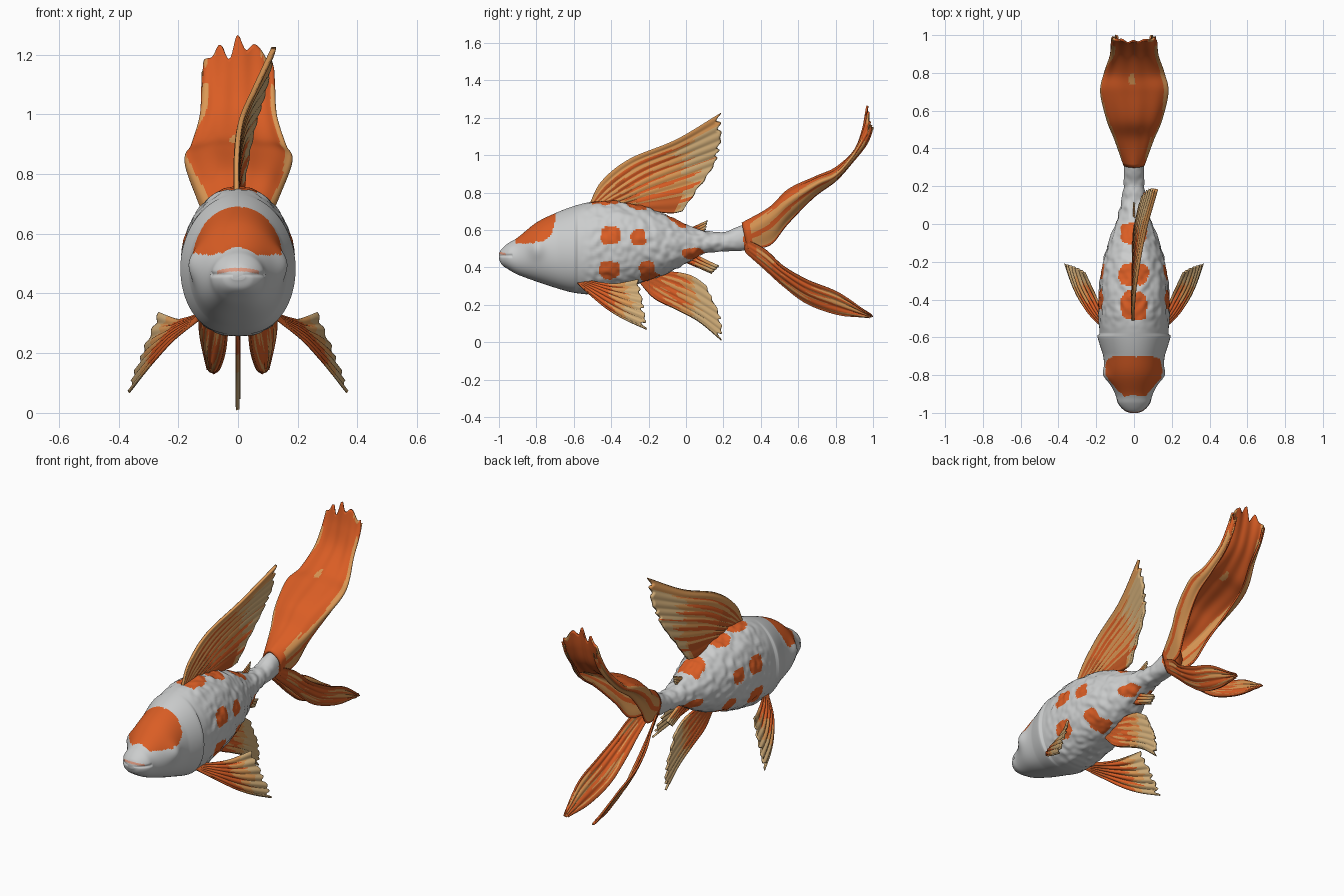
import bpy, bmesh, math
from mathutils import Vector, noise

if "Cube" in bpy.data.objects:
    bpy.data.objects.remove(bpy.data.objects["Cube"])


def material(name, rgb):
    m = bpy.data.materials.new(name)
    m.use_nodes = True
    m.diffuse_color = (*rgb, 1)
    b = m.node_tree.nodes["Principled BSDF"]
    b.inputs["Base Color"].default_value = (*rgb, 1)
    b.inputs["Roughness"].default_value = 0.7
    return m


WHITE = material("pearl white", (0.60, 0.61, 0.61))
ORANGE = material("bright orange", (0.70, 0.11, 0.018))
RUST = material("deep orange", (0.55, 0.10, 0.018))
TAN = material("golden tan", (0.70, 0.31, 0.09))
PALE = material("pale straw", (0.64, 0.42, 0.19))
PINK = material("lip pink", (0.72, 0.32, 0.22))
FIN_MATS = [TAN, ORANGE, RUST, PALE]
T, O, R, P = range(4)


def spline(pts, t):
    """Catmull-Rom through tuples of any length, t from 0 to 1."""
    n = len(pts) - 1
    s = t * n
    i = max(0, min(int(s), n - 1))
    f = s - i
    b, c = pts[i], pts[i + 1]
    a = pts[i - 1] if i else [2 * p - q for p, q in zip(b, c)]
    d = pts[i + 2] if i + 2 <= n else [2 * q - p for p, q in zip(b, c)]
    return [q + 0.5 * f * (r - p + f * (2 * p - 5 * q + 4 * r - w + f * (3 * (q - r) + w - p)))
            for p, q, r, w in zip(a, b, c, d)]


def finish(name, bm, mats, thick=0):
    bmesh.ops.recalc_face_normals(bm, faces=bm.faces)
    for f in bm.faces:
        f.smooth = True
    me = bpy.data.meshes.new(name)
    bm.to_mesh(me)
    bm.free()
    for m in mats:
        me.materials.append(m)
    ob = bpy.data.objects.new(name, me)
    bpy.context.collection.objects.link(ob)
    if thick:
        mod = ob.modifiers.new("thickness", "SOLIDIFY")
        mod.thickness, mod.offset = thick, 0


def fin(name, curves, rule, rays=9, ridge=0.002, jag=0.05, thick=0.01, nu=56, nv=72, flip=1):
    """Sheet lofted across ray curves, ribbed along the rays, ragged at the tip."""
    def point(u, v):
        return Vector(spline([spline(c, u) for c in curves], v))

    bm = bmesh.new()
    rows = []
    for j in range(nv + 1):
        v = j / nv
        notch = jag * (0.5 - 0.5 * math.cos(2 * math.pi * rays * v)) * (0.6 + 0.4 * math.sin(17 * v))
        row = []
        for i in range(nu + 1):
            u = i / nu
            # ragged only towards the free end
            w = u * (1 - notch * u * u)
            p = point(w, v)
            across = point(w, min(1, v + .01)) - point(w, max(0, v - .01))
            along = point(min(1, w + .02), v) - point(max(0, w - .02), v)
            n = across.cross(along)
            if n.length > 1e-9:
                p += n.normalized() * ridge * math.sin(2 * math.pi * rays * v) * min(1, 3 * u)
            p.x *= flip
            row.append(bm.verts.new(p))
        rows.append(row)
    for j in range(nv):
        for i in range(nu):
            f = bm.faces.new((rows[j][i], rows[j][i + 1], rows[j + 1][i + 1], rows[j + 1][i]))
            f.material_index = rule((i + 0.5) / nu, (j + 0.5) / nv)
    finish(name, bm, FIN_MATS, thick)


def wobble(u, v, k=1.0):
    return noise.noise(Vector((u * 3, v * 14, k)))


# ---- body: lofted sections (y, top, bottom, half width)
SECTIONS = [
    (-1.0, .475, .445, .025), (-.985, .50, .415, .055), (-.95, .53, .39, .085), (-.9, .56, .362, .10),
    (-.8, .64, .325, .145), (-.7, .69, .292, .163), (-.6, .728, .265, .18), (-.5, .752, .258, .187),
    (-.4, .756, .275, .188), (-.3, .742, .30, .18), (-.2, .718, .33, .163), (-.1, .68, .37, .135),
    (0, .63, .42, .10), (.1, .595, .475, .07), (.2, .59, .485, .055), (.3, .625, .49, .053),
    (.37, .63, .51, .04)]
SIDE_SPOTS = [(-.4, .572, .055, .048), (-.255, .56, .042, .045), (-.41, .385, .057, .05),
              (-.21, .40, .042, .032), (.04, .475, .06, .03), (-.19, .345, .05, .03)]
TOP_SPOTS = [(-.43, .07, .078), (-.265, .08, .058), (-.05, .07, .055)]


def body_colour(c):
    x, y, z = abs(c.x), c.y, c.z
    edge = 0.5 * noise.noise(c * 24)
    # head patch with rounded corners
    if (abs(y + .805) / .107) ** 5 + (x / .15) ** 6 < 1 + edge and z > .53 + .02 * edge:
        return 1
    if y > .31 + .03 * edge:
        return 1
    for sy, sz, ry, rz in SIDE_SPOTS:
        if x > .03 and (abs(y - sy) / ry) ** 2.6 + (abs(z - sz) / rz) ** 2.6 < 1 + edge:
            return 1
    for sy, rx, ry in TOP_SPOTS:
        if z > .56 and (x / rx) ** 4 + (abs(y - sy) / ry) ** 2.6 < 1 + edge:
            return 1
    if y < -.95 and x < .07 and abs(z - .480 + x * x * 2) < .006:
        return 2
    return 0


NY, NT = 220, 128
bm = bmesh.new()
rings = []
for i in range(NY + 1):
    y, top, bot, hw = spline(SECTIONS, i / NY)
    mid = bot + (top - bot) * .47
    ring = []
    # gill cover stands proud on the cheeks and ends in a step
    gill = .013 * max(0, 1 - abs(y + .60) / .09) if y < -.585 else 0
    for k in range(NT):
        a = 2 * math.pi * k / NT
        ca, sa = math.cos(a), math.sin(a)
        if sa < 0:
            ca = math.copysign(abs(ca) ** .78, ca)
        p = Vector((hw * ca, y, mid + (top - mid if sa > 0 else mid - bot) * sa))
        out = Vector((ca, 0, sa)).normalized()
        push = gill * ca * ca
        # eye bulge
        push += .02 * math.exp(-((y + .80) / .04) ** 2 - ((p.z - .50) / .05) ** 2)
        # mouth crease
        if y < -.93:
            push -= .007 * math.exp(-((p.z - .464) / .007) ** 2)
        # scaly skin behind the head
        if -.57 < y < .3:
            q = Vector((abs(p.x), p.y, p.z))
            push += .008 * noise.noise(q * 28) * min(1, (y + .57) * 12, (.3 - y) * 8)
        ring.append(bm.verts.new(p + out * push))
    rings.append(ring)
for a, b in zip(rings, rings[1:]):
    for k in range(NT):
        bm.faces.new((a[k], a[k - 1], b[k - 1], b[k]))
bm.faces.new(rings[0])
bm.faces.new(rings[-1])
for f in bm.faces:
    f.material_index = body_colour(f.calc_center_median())
finish("body", bm, [WHITE, ORANGE, PINK])


# ---- colour rules, u along the rays and v across them
def streaked(orange_to, pale_from, rays):
    def rule(u, v):
        reach = orange_to + .15 * math.sin(2 * math.pi * rays * v) + .35 * wobble(u, v)
        if u < reach:
            return R if u < .4 * reach else O
        return P if u > pale_from + .25 * wobble(u, v, 4) else T
    return rule


def dorsal_rule(u, v):
    if v < .12:
        return T
    if v > .85 and u < .8:
        return R
    stripe = math.sin(2 * math.pi * 8 * v) + 1.2 * wobble(u, v)
    if stripe > -.35 + 2.6 * max(0, u - .35):
        return O if u > .35 else R
    return P if u > .78 + .3 * wobble(u, v, 3) else T


def upper_tail_rule(u, v):
    d = abs(v - .5) * 2
    if u > .97 + .1 * wobble(u, v) and d > .3:
        return T
    if d > .44 + .12 * wobble(u, v) and .03 < u < .86:
        return O if abs(d - .72 + .1 * u) < .05 or d > .95 else T
    return O if wobble(u, v, 7) < .42 or u < .4 else T


def lower_tail_rule(u, v):
    if v < .1 or v > .9:
        return R
    return T if wobble(u, v, 5) > .14 and u > .12 else O


# ---- dorsal fin, leaning towards the left at its tip
fin("dorsal_fin", [
    [(-.005, -.52, .73), (-.005, -.45, .86), (.01, -.30, .98), (.055, -.05, 1.085), (.12, .185, 1.225)],
    [(-.005, -.50, .72), (-.005, -.38, .81), (.005, -.22, .91), (.03, -.02, .99), (.085, .185, 1.07)],
    [(-.005, -.46, .72), (-.005, -.33, .76), (0, -.18, .82), (.015, 0, .88), (.045, .14, .93)],
    [(-.005, -.42, .72), (-.005, -.30, .71), (0, -.18, .70), (0, -.08, .69), (.005, -.02, .70)],
], dorsal_rule, rays=9, jag=.03, thick=.016)

# ---- anal fin on the centre line
fin("anal_fin", [
    [(0, -.25, .32), (0, -.17, .235), (0, -.05, .175), (0, .07, .11), (0, .19, .01)],
    [(0, -.20, .34), (0, -.10, .29), (0, 0, .24), (0, .09, .19), (0, .185, .13)],
    [(0, -.12, .38), (0, -.06, .375), (0, 0, .365), (0, .05, .345), (0, .11, .30)],
], streaked(.42, .65, 6), rays=6, thick=.012)

# ---- small finlets on the tail stalk
fin("upper_finlet", [[(0, .0, .60), (0, .06, .625), (0, .115, .65)],
                     [(0, .05, .585), (0, .08, .59), (0, .105, .605)]],
    streaked(.3, .8, 3), rays=3, nu=12, nv=18)
fin("lower_finlet", [[(0, -.01, .43), (0, .06, .405), (0, .14, .37)],
                     [(0, .05, .47), (0, .10, .44), (0, .175, .405)]],
    streaked(.5, .8, 3), rays=3, nu=12, nv=18, thick=.02)

# ---- upper tail lobe: centre ridge, wide shoulder and folded-under edge
RIDGE = [(0, .30, .635), (0, .45, .72), (0, .55, .815), (0, .70, .885), (0, .80, .93),
         (0, .90, 1.02), (0, .945, 1.13), (0, .97, 1.265)]
SHOULDER = [(.05, .31, .59), (.10, .45, .68), (.14, .55, .765), (.172, .70, .855), (.15, .80, .90),
            (.12, .89, 1.0), (.113, .95, 1.10), (.11, .985, 1.18)]
FOLD = [(.04, .33, .50), (.055, .45, .52), (.08, .54, .63), (.115, .68, .775), (.115, .80, .865),
        (.095, .89, .965), (.095, .965, 1.06), (.095, 1.0, 1.15)]


def mirrored(c):
    return [(-x, y, z) for x, y, z in c]


fin("upper_tail", [mirrored(FOLD), mirrored(SHOULDER), RIDGE, SHOULDER, FOLD],
    upper_tail_rule, rays=8, jag=.08, nv=96)

# ---- paired fins
for side, s in (("left", 1), ("right", -1)):
    fin(side + "_lower_tail", [
        [(.04, .30, .56), (.075, .42, .50), (.105, .52, .41), (.125, .65, .335), (.125, .82, .265), (.10, .99, .145)],
        [(.035, .31, .52), (.06, .42, .44), (.08, .52, .36), (.095, .65, .275), (.10, .82, .21), (.09, 1.0, .138)],
        [(.02, .32, .48), (.03, .42, .39), (.035, .52, .30), (.045, .65, .205), (.065, .82, .145), (.085, .98, .132)],
    ], lower_tail_rule, rays=4, jag=.03, flip=s)
    fin(side + "_pectoral_fin", [
        [(.13, -.58, .315), (.22, -.50, .245), (.28, -.42, .18), (.325, -.33, .125), (.367, -.21, .07)],
        [(.13, -.56, .32), (.20, -.48, .285), (.25, -.40, .25), (.29, -.32, .22), (.32, -.225, .19)],
        [(.13, -.53, .33), (.17, -.45, .315), (.20, -.38, .31), (.23, -.32, .32), (.262, -.255, .335)],
    ], streaked(.58, .78, 6), rays=6, ridge=.004, jag=.06, flip=s)
